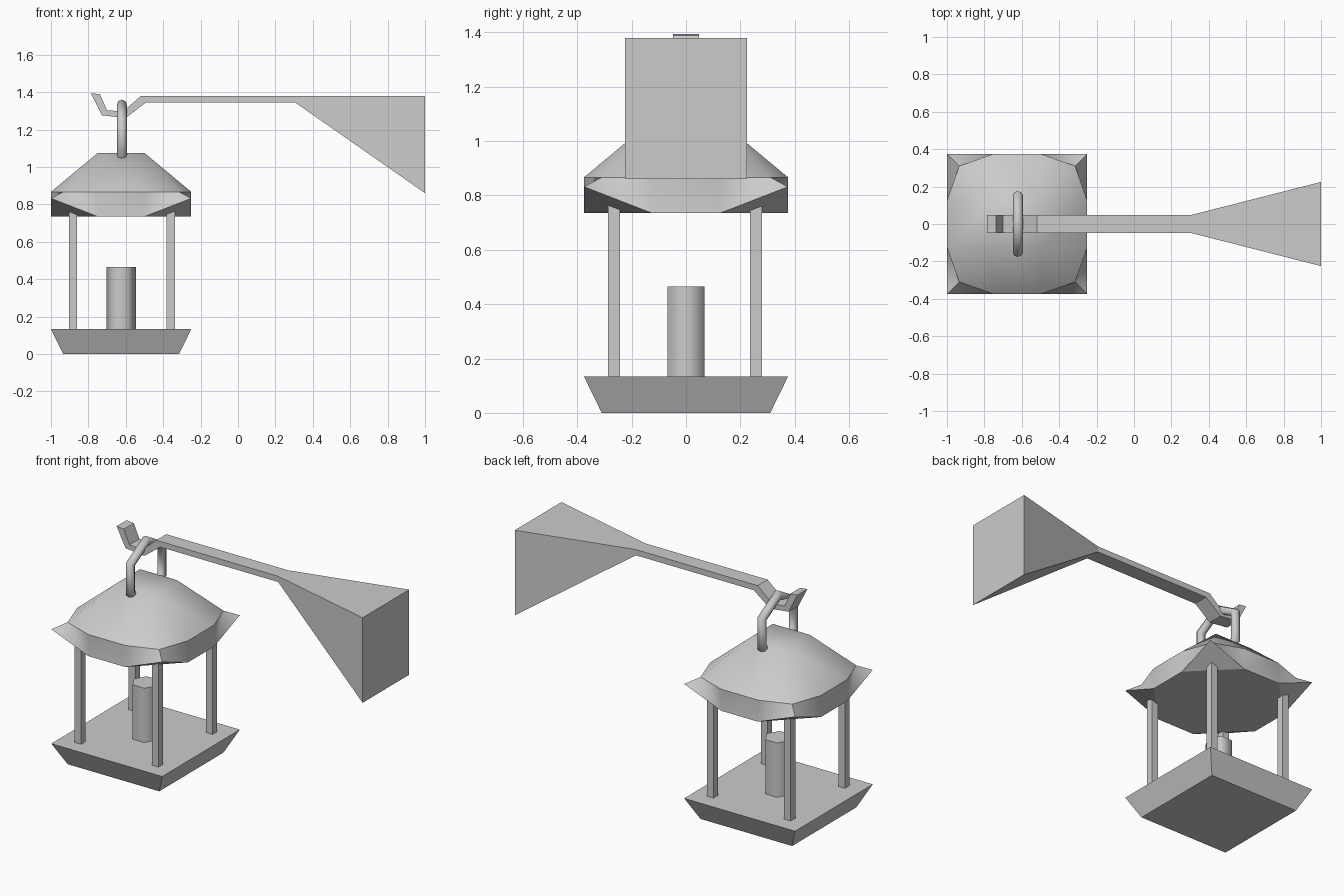
import bpy, bmesh, math
from mathutils import Vector, Matrix

default = bpy.data.objects.get("Cube")
if default:
    bpy.data.objects.remove(default)

CX = -0.625  # lantern axis

grey = bpy.data.materials.new("plain_grey")
grey.use_nodes = True
colour = (0.6, 0.6, 0.6, 1)
grey.diffuse_color = colour
grey.node_tree.nodes["Principled BSDF"].inputs["Base Color"].default_value = colour


def finish(bm, name):
    bmesh.ops.recalc_face_normals(bm, faces=bm.faces)
    mesh = bpy.data.meshes.new(name)
    bm.to_mesh(mesh)
    bm.free()
    mesh.materials.append(grey)
    obj = bpy.data.objects.new(name, mesh)
    bpy.context.collection.objects.link(obj)
    return obj


def loft(name, rings):
    """Skin a row of equal-sided cross-sections and cap both ends."""
    bm = bmesh.new()
    loops = [[bm.verts.new(p) for p in ring] for ring in rings]
    for a, b in zip(loops, loops[1:]):
        for i in range(len(a)):
            j = (i + 1) % len(a)
            bm.faces.new((a[i], a[j], b[j], b[i]))
    bm.faces.new(loops[0])
    bm.faces.new(loops[-1])
    return finish(bm, name)


def square(x, y, z, h):
    return [(x + sx * h, y + sy * h, z) for sx, sy in ((-1, -1), (1, -1), (1, 1), (-1, 1))]


# Base tray with sloped sides
loft("base_tray", [square(CX, 0, 0, 0.31), square(CX, 0, 0.133, 0.375)])

# Four corner posts
for side, x in (("right", -0.882), ("left", -0.359)):
    for end, y in (("front", -0.265), ("back", 0.258)):
        loft(f"{end}_{side}_post", [square(x, y, z, 0.022) for z in (0.12, 0.78)])

# Six-sided candle
hexagon = [(CX + 0.079 * math.cos(a), 0.079 * math.sin(a))
           for a in (i * math.pi / 3 for i in range(6))]
candle = loft("candle", [[(x, y, z) for x, y in hexagon] for z in (0.13, 0.465)])
for face in candle.data.polygons:
    face.use_smooth = abs(face.normal.z) < 0.5
for edge in candle.data.edges:
    a, b = (candle.data.vertices[i].co.z for i in edge.vertices)
    edge.use_edge_sharp = abs(a - b) < 0.01

# Roof: one corner described once, turned around the axis four times
T, S, I = 0.125, 0.375, 0.31
EAVE, RIM, TIP, PEAK = 0.735, 0.867, 0.832, 1.075
corner = {"top": (T, T, PEAK), "inner": (I, I, RIM), "tip": (S, S, TIP),
          "a_low": (S, T, EAVE), "a_up": (S, T, RIM),
          "b_low": (T, S, EAVE), "b_up": (T, S, RIM)}
bm = bmesh.new()
quarters = []
for k in range(4):
    turn = Matrix.Rotation(k * math.pi / 2, 3, 'Z')
    quarters.append({n: bm.verts.new(turn @ Vector(p) + Vector((CX, 0, 0)))
                     for n, p in corner.items()})
dome, band = [], []
for k, q in enumerate(quarters):
    n = quarters[(k + 1) % 4]
    for names in (("top", "a_up", "inner"), ("top", "inner", "b_up")):
        dome.append(bm.faces.new([q[i] for i in names]))
    dome.append(bm.faces.new((q["top"], q["b_up"], n["a_up"], n["top"])))
    for names in (("a_low", "tip", "inner"), ("a_low", "inner", "a_up"),
                  ("tip", "b_low", "inner"), ("b_low", "b_up", "inner")):
        band.append(bm.faces.new([q[i] for i in names]))
    band.append(bm.faces.new((q["b_low"], n["a_low"], n["a_up"], q["b_up"])))
    bm.faces.new((q["a_low"], q["b_low"], q["tip"]))
dome.append(bm.faces.new([q["top"] for q in quarters]))
bm.faces.new([q[i] for q in quarters for i in ("a_low", "b_low")])
for face in dome + band:
    face.smooth = True
# Crisp rim, eaves and corner ridges
group = {f: 1 for f in dome}
group.update({f: 2 for f in band})
tips = [(q["tip"], q["inner"]) for q in quarters]
for edge in bm.edges:
    kinds = {group.get(f, 0) for f in edge.link_faces}
    ridge = any(t in edge.verts and i in edge.verts for t, i in tips)
    edge.smooth = len(kinds) == 1 and not ridge
finish(bm, "roof")

# Six-sided hanging ring
bpy.ops.mesh.primitive_torus_add(major_segments=6, minor_segments=8,
                                 major_radius=0.176, minor_radius=0.027,
                                 location=(-0.621, 0, 1.157),
                                 rotation=(0, math.pi / 2, 0))
ring = bpy.context.object
ring.name = "hanging_ring"
ring.data.materials.append(grey)
for face in ring.data.polygons:
    face.use_smooth = True

# Bracket arm with hook and flared wall end: upper x, z, lower x, z, half width
stations = [(-0.738, 1.389, -0.787, 1.394, 0.048),
            (-0.70, 1.303, -0.727, 1.276, 0.048),
            (-0.615, 1.297, -0.60, 1.262, 0.048),
            (-0.519, 1.38, -0.492, 1.345, 0.048),
            (0.305, 1.38, 0.305, 1.345, 0.048),
            (1.0, 1.38, 1.0, 0.86, 0.225)]
loft("bracket_arm", [[(ux, -h, uz), (ux, h, uz), (lx, h, lz), (lx, -h, lz)]
                     for ux, uz, lx, lz, h in stations])
